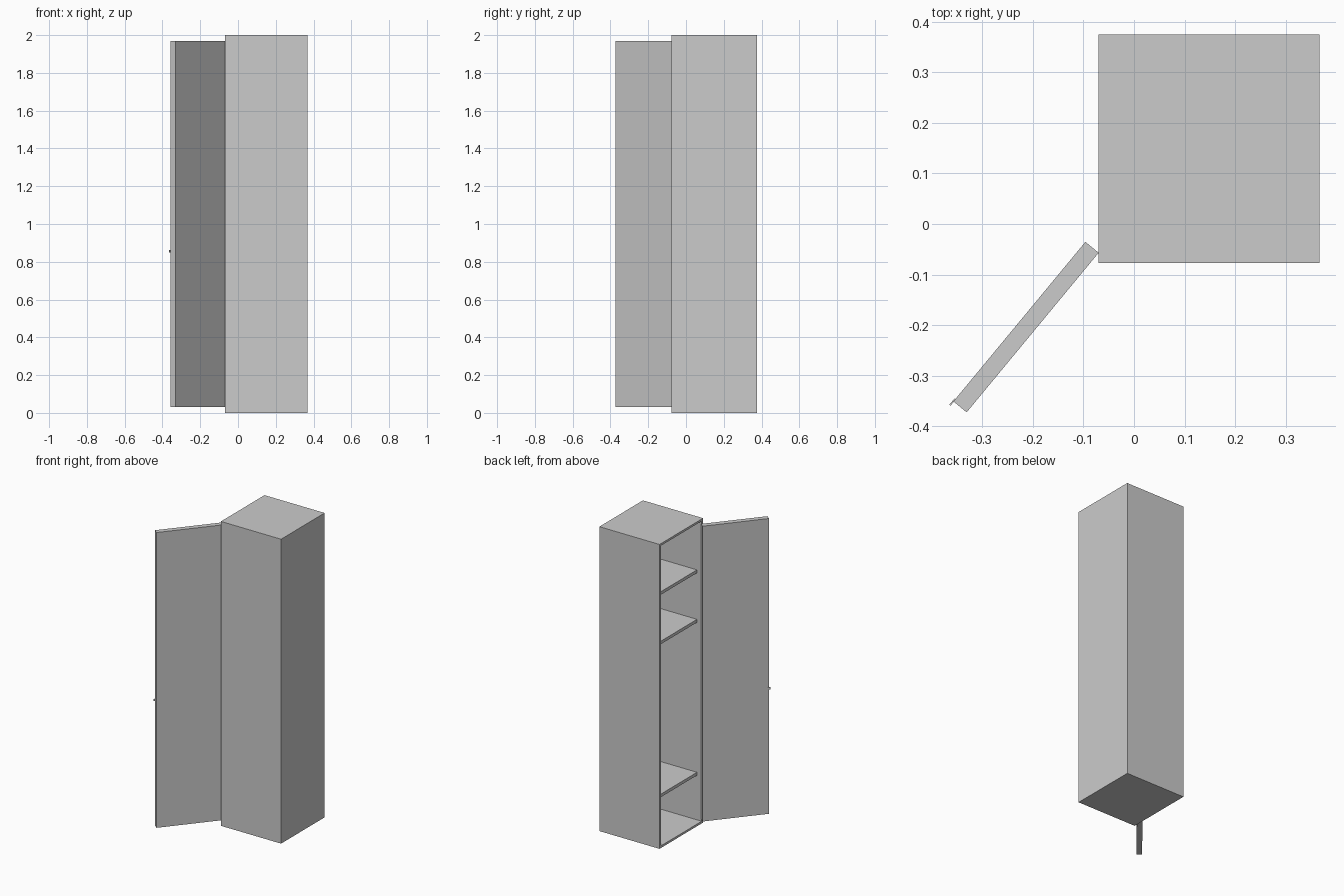
import bpy
import bmesh
from mathutils import Matrix, Vector
from math import radians

cube = bpy.data.objects.get("Cube")
if cube:
    bpy.data.objects.remove(cube, do_unlink=True)

grey = bpy.data.materials.new("light_grey")
grey.use_nodes = True
COLOUR = (0.6, 0.6, 0.6, 1.0)
grey.diffuse_color = COLOUR
for node in grey.node_tree.nodes:
    if node.type == 'BSDF_PRINCIPLED':
        node.inputs["Base Color"].default_value = COLOUR


def box(name, low, high, matrix=Matrix.Identity(4)):
    """Box between two corners, optionally moved by a matrix."""
    low, high = Vector(low), Vector(high)
    bm = bmesh.new()
    bmesh.ops.create_cube(bm, size=1)
    bmesh.ops.scale(bm, vec=high - low, verts=bm.verts)
    bmesh.ops.translate(bm, vec=(low + high) / 2, verts=bm.verts)
    bm.transform(matrix)
    mesh = bpy.data.meshes.new(name)
    bm.to_mesh(mesh)
    bm.free()
    mesh.materials.append(grey)
    obj = bpy.data.objects.new(name, mesh)
    bpy.context.collection.objects.link(obj)
    return obj


X0, X1 = -0.07, 0.367      # open side, closed side
Y0, Y1 = -0.077, 0.375
H, T = 2.0, 0.02           # height, panel thickness

# Cabinet shell: open on the -x side
shell = box("cabinet_shell", (X0, Y0, 0), (X1, Y1, H))
bm = bmesh.new()
bm.from_mesh(shell.data)
bm.faces.ensure_lookup_table()
opening = min(bm.faces, key=lambda f: f.calc_center_median().x)
bmesh.ops.inset_individual(bm, faces=[opening], thickness=T)
pushed = bmesh.ops.extrude_discrete_faces(bm, faces=[opening])["faces"]
bmesh.ops.translate(bm, vec=(X1 - X0 - T, 0, 0), verts=pushed[0].verts)
bmesh.ops.recalc_face_normals(bm, faces=bm.faces)
bm.to_mesh(shell.data)
bm.free()

# Shelves, set back behind the closed door position
for name, top in (("lower_shelf", 0.33), ("middle_shelf", 1.335), ("upper_shelf", 1.66)):
    box(name, (X0 + 0.03, Y0 + T, top - T), (X1 - T, Y1 - T, top))

# Door swung open about its outer corner, with a small latch on the free edge
swing = Matrix.Translation((X0, Y0 + T, 0)) @ Matrix.Rotation(radians(140.4), 4, 'Z')
LENGTH, THICK = 0.41, 0.034
box("door", (0, 0, 0.03), (THICK, LENGTH, 1.97), swing)
box("door_latch", (THICK - 0.001, LENGTH - 0.006, 0.848), (THICK + 0.002, LENGTH + 0.01, 0.862), swing)
